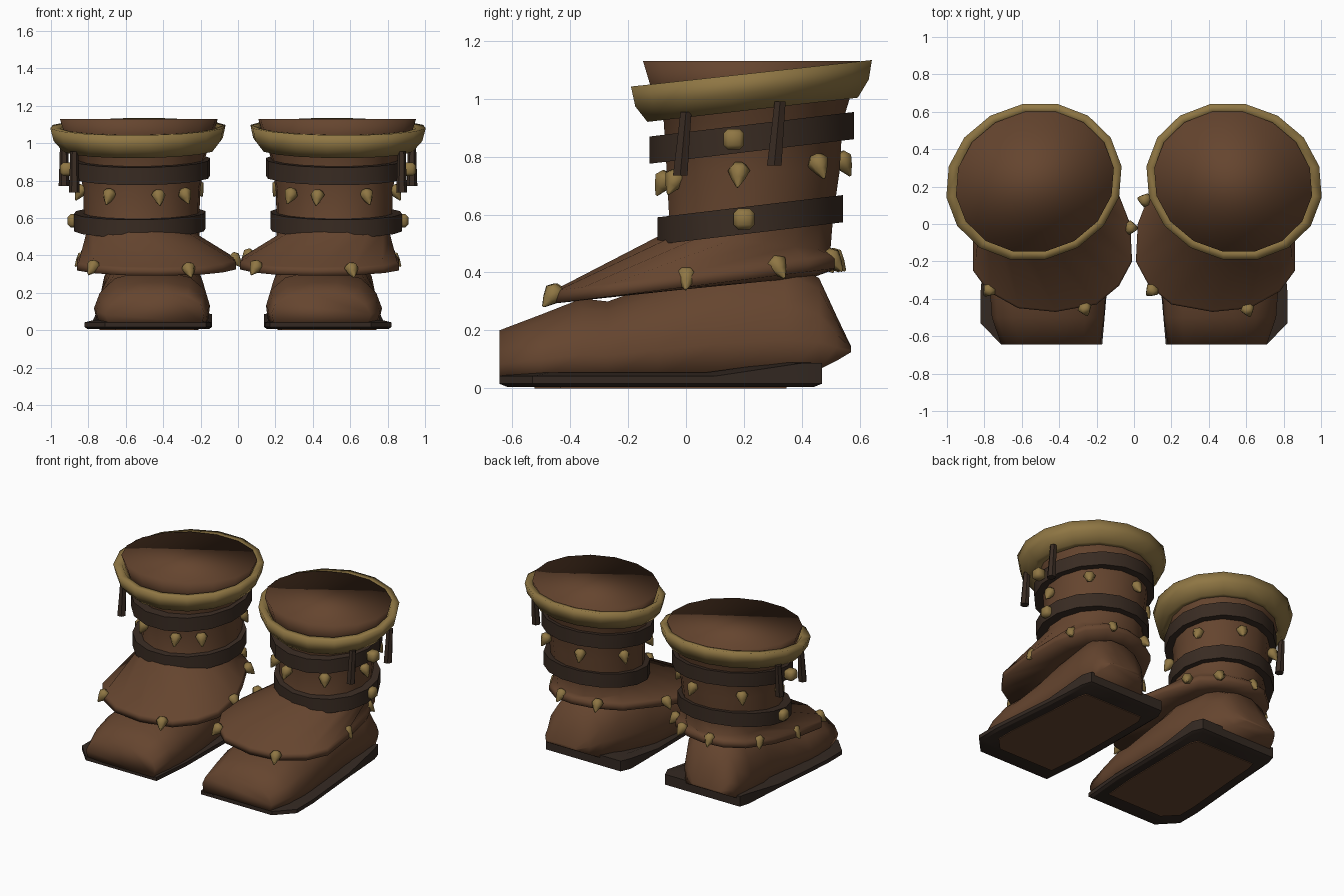
import bpy, bmesh
from math import cos, sin, pi, radians
from mathutils import Vector, Matrix

if "Cube" in bpy.data.objects:
    bpy.data.objects.remove(bpy.data.objects["Cube"])


def material(name, rgb):
    m = bpy.data.materials.new(name)
    m.use_nodes = True
    m.diffuse_color = (*rgb, 1)
    m.node_tree.nodes["Principled BSDF"].inputs["Base Color"].default_value = (*rgb, 1)
    return m


LEATHER = material("brown leather", (0.13, 0.059, 0.028))
BRASS = material("dull brass", (0.275, 0.182, 0.057))
STRAP = material("dark strap", (0.04, 0.024, 0.016))
SOLE = material("sole black brown", (0.034, 0.022, 0.016))
N = 16


def ellipse(cx, cy, rx, ry, z, slope=0.0):
    """Slightly skewed oval ring, tilted so that it rises toward the back."""
    pts = []
    for i in range(N):
        a = 2 * pi * (i + .5) / N
        y = 1.015 * ry * sin(a)
        pts.append((cx + 1.015 * rx * cos(a) - .08 * y, cy + y, z + slope * y))
    return pts


def add_loft(bm, rings, cap=True, loop=False):
    rows = [[bm.verts.new(p) for p in r] for r in rings]
    n = len(rows[0])
    for a, b in zip(rows, rows[1:] + (rows[:1] if loop else [])):
        for i in range(n):
            j = (i + 1) % n
            bm.faces.new((a[i], a[j], b[j], b[i]))
    if cap and not loop:
        bm.faces.new(rows[0][::-1])
        bm.faces.new(rows[-1])


def finish(bm, name, mat, side, angle=40):
    for v in bm.verts:
        v.co.x *= side
    bmesh.ops.recalc_face_normals(bm, faces=bm.faces[:])
    me = bpy.data.meshes.new(name)
    bm.to_mesh(me)
    bm.free()
    me.materials.append(mat)
    ob = bpy.data.objects.new(name, me)
    bpy.context.collection.objects.link(ob)
    bpy.ops.object.select_all(action="DESELECT")
    ob.select_set(True)
    bpy.context.view_layer.objects.active = ob
    bpy.ops.object.shade_smooth_by_angle(angle=radians(angle))


def loft(name, rings, mat, side, angle=40, **kw):
    bm = bmesh.new()
    add_loft(bm, rings, **kw)
    finish(bm, name, mat, side, angle)


def add_spike(bm, pos, out):
    """Pointed stud leaning outward and down."""
    d = Vector((out[0], out[1], -0.9)).normalized()
    rot = d.to_track_quat("Z", "Y")
    rings = []
    for r, h in ((0.024, -0.042), (0.039, -0.02), (0.024, 0.014), (0.004, 0.046)):
        rings.append([Vector(pos) + rot @ Vector((r * cos(k * pi / 3), r * sin(k * pi / 3), h))
                      for k in range(6)])
    add_loft(bm, rings)


# Outline of the flared cuff above the foot, and of the sole
CUFF = [(.86, -.03), (.83, .22), (.75, .42), (.64, .51), (.5, .53), (.36, .5), (.2, .4), (.09, .18),
        (.02, 0), (.01, -.2), (.08, -.33), (.2, -.43), (.42, -.47), (.62, -.45), (.78, -.36), (.86, -.25)]
SOLE_OUTLINE = [(.17, -.645), (.71, -.645), (.82, -.53), (.82, -.36), (.78, .1), (.76, .4), (.74, .47),
                (.17, .47), (.14, .4), (.14, .1), (.145, -.36)]

# Foot sections from toe to heel: y, inner x, outer x, bottom, top
FOOT = [(-.645, .18, .71, .035, .2), (-.5, .16, .76, .035, .255), (-.36, .15, .77, .035, .31),
        (-.27, .15, .765, .035, .3), (-.1, .16, .75, .035, .36), (.12, .18, .73, .035, .44),
        (.34, .24, .74, .045, .45), (.46, .31, .73, .065, .38), (.52, .37, .71, .095, .25),
        (.57, .44, .67, .125, .145)]

# Cuff spikes that differ between the two boots
LEFT_SPIKES = [(.09, -.36), (.61, -.465), (.05, .13), (.6, .51), (.33, .5)]
RIGHT_SPIKES = [(.78, -.36), (.26, -.46), (.01, -.02), (.15, .34), (.3, .48), (.54, .52)]


def cuff_ring(scale, lift):
    return [(.45 + (x - .45) * scale, y * scale, .36 + .125 * y + lift) for x, y in CUFF]


def sole_ring(scale, z, heel=0.0):
    """Scaled copy of the sole outline, lifted at the heel."""
    return [(.46 + (x - .46) * scale, -.09 + (y + .09) * scale, z + heel * max(0, min(1, (y - .1) / .3)))
            for x, y in SOLE_OUTLINE]


def foot_section(y, x0, x1, z0, z1):
    w, h = x1 - x0, z1 - z0
    shape = ((.02, 0), (.97, 0), (1, .3), (.95, .6), (.82, .88), (.62, 1),
             (.38, 1), (.17, .9), (.04, .65), (0, .35))
    return [(x0 + w * u, y, z0 + h * v) for u, v in shape]


for side, tag in ((1, "left"), (-1, "right")):
    # Sole, raised at the heel, with a leather patch underneath, and foot
    loft(tag + "_sole", [sole_ring(.95, .005), sole_ring(1, .016), sole_ring(1, .042, .045),
                         sole_ring(.85, .055, .035)], SOLE, side, 30)
    loft(tag + "_sole_patch", [sole_ring(.78, 0), sole_ring(.78, .007)], LEATHER, side, 30)
    loft(tag + "_foot", [foot_section(*s) for s in FOOT], LEATHER, side, 95)

    # Shaft with the flared cuff
    loft(tag + "_shaft", [
        ellipse(.46, .18, .25, .27, .36, .1),
        cuff_ring(1, -.01), cuff_ring(1, .025), cuff_ring(.98, .035),
        ellipse(.51, .21, .3, .29, .505, -.1),
        ellipse(.515, .225, .305, .285, .6),
        ellipse(.515, .232, .31, .3, .75),
        ellipse(.515, .232, .335, .31, .92),
        ellipse(.53, .228, .385, .345, 1.02),
        ellipse(.53, .226, .418, .376, 1.13)], LEATHER, side, 125)

    # Brass rim
    loft(tag + "_rim", [
        ellipse(.53, .23, .33, .31, .965, .115),
        ellipse(.53, .23, .4, .365, .962, .115),
        ellipse(.533, .228, .448, .405, 1.02, .115),
        ellipse(.535, .226, .464, .418, 1.088, .11),
        ellipse(.53, .226, .415, .372, 1.085, .11)], BRASS, side, 130, loop=True)

    # Two straps around the shaft
    for name, cx, cy, rx, ry, z in (("upper", .515, .227, .362, .355, .865),
                                    ("lower", .525, .222, .348, .322, .582)):
        loft(tag + "_" + name + "_strap", [
            ellipse(cx, cy, rx - .07, ry - .07, z - .047, .12),
            ellipse(cx, cy, rx, ry, z - .047, .12),
            ellipse(cx, cy, rx, ry, z + .047, .12),
            ellipse(cx, cy, rx - .07, ry - .07, z + .047, .12)], STRAP, side, loop=True)

    # Square studs on the straps
    bm = bmesh.new()
    for pos in ((.915, .165, .86), (.875, .2, .585)):
        bmesh.ops.create_cube(bm, size=.072, matrix=Matrix.Translation(pos))
    bmesh.ops.bevel(bm, geom=bm.edges[:], offset=.016, segments=1, affect="EDGES")
    finish(bm, tag + "_square_studs", BRASS, side, 60)

    # Hanging thongs on the outer side
    for k, (x, y, z, lean) in enumerate(((.875, 0, .735, -.02), (.93, .325, .77, -.02))):
        rings = []
        for r, t in ((.029, 0), (.025, .5), (.022, 1)):
            rings.append([(x + r * cos(q * pi / 3), y + lean * (1 - t) + r * sin(q * pi / 3), z + .22 * t)
                          for q in range(6)])
        loft("%s_thong_%d" % (tag, k + 1), rings, STRAP, side)

    # Spikes around the shaft and along the cuff edge
    bm = bmesh.new()
    for deg in (-9, -58, -106, -135, 155, 105, 45):
        a = radians(deg)
        add_spike(bm, (.515 + .335 * cos(a), .232 + .325 * sin(a), .74 + .035 * sin(a)),
                  (.5 * cos(a), .5 * sin(a)))
    for x, y in (LEFT_SPIKES if side > 0 else RIGHT_SPIKES) + [(.84, 0), (.78, .32)]:
        out = Vector((x - .45, y - .02)).normalized() * .8
        add_spike(bm, (x, y, .375 + .125 * y), out)
    finish(bm, tag + "_spikes", BRASS, side, 60)
